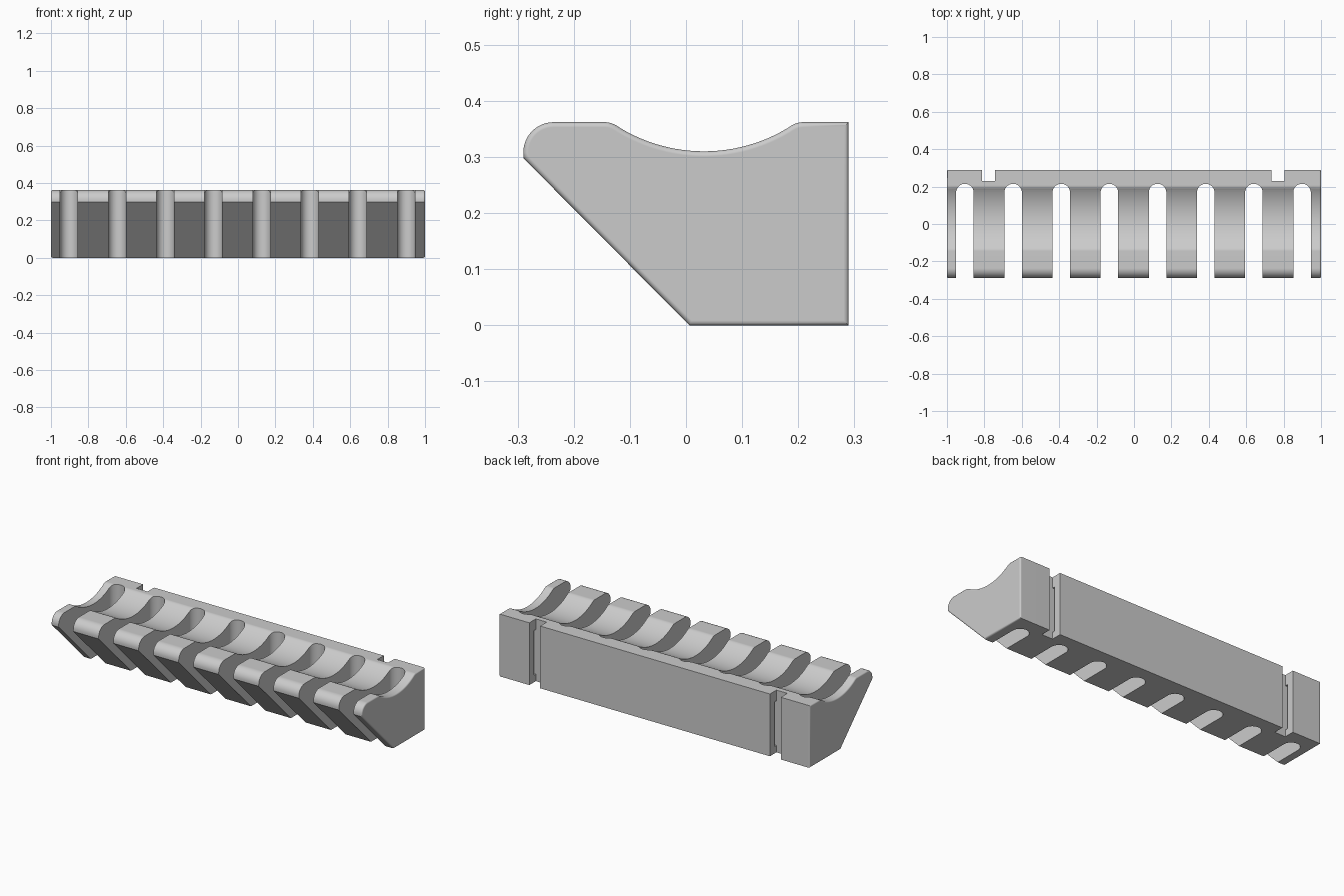
import bpy, bmesh, math
from mathutils import Vector

if "Cube" in bpy.data.objects:
    bpy.data.objects.remove(bpy.data.objects["Cube"])

grey = bpy.data.materials.new("plain grey")
grey.diffuse_color = (0.6, 0.6, 0.6, 1)
grey.use_nodes = True
grey.node_tree.nodes["Principled BSDF"].inputs["Base Color"].default_value = grey.diffuse_color


def make_object(name, bm):
    bmesh.ops.recalc_face_normals(bm, faces=bm.faces)
    mesh = bpy.data.meshes.new(name)
    bm.to_mesh(mesh)
    bm.free()
    ob = bpy.data.objects.new(name, mesh)
    bpy.context.collection.objects.link(ob)
    mesh.materials.append(grey)
    return ob


def prism(bm, base, offset):
    """Closed prism: base polygon swept along an offset."""
    face = bm.faces.new([bm.verts.new(p) for p in base])
    res = bmesh.ops.extrude_face_region(bm, geom=[face], use_keep_orig=True)
    verts = [g for g in res["geom"] if isinstance(g, bmesh.types.BMVert)]
    bmesh.ops.translate(bm, verts=verts, vec=offset)


def box(bm, x0, x1, y0, y1, z0, z1):
    prism(bm, [(x0, y0, z0), (x1, y0, z0), (x1, y1, z0), (x0, y1, z0)], Vector((0, 0, z1 - z0)))


def ease(a, b, c, n=5):
    """Quadratic curve from a to c, pulled toward b."""
    a, b, c = Vector(a), Vector(b), Vector(c)
    return [tuple(a * (1 - t) ** 2 + b * 2 * t * (1 - t) + c * t * t)
            for t in [i / n for i in range(n + 1)]]


# Side profile (y, z): wedge with rounded nose and a scooped top
TOP, R, CY, LOW = 0.362, 0.289, 0.032, 0.31
scoop = []
for i in range(25):
    a = math.radians(-31 + 62 * i / 24)
    scoop.append((CY + R * math.sin(a), LOW + R * (1 - math.cos(a))))
profile = [(0.006, 0), (0.29, 0), (0.29, TOP)]
profile += ease((0.208, TOP), (0.195, TOP), scoop[-1])
profile += scoop[::-1][1:-1]
profile += ease(scoop[0], (-0.131, TOP), (-0.144, TOP))
for i in range(13):
    a = math.pi / 2 * (1 + i / 12)
    profile.append((-0.236 + 0.054 * math.cos(a), 0.308 + 0.054 * math.sin(a)))
profile.append((-0.29, 0.298))

# Rack body with softened end faces
bm = bmesh.new()
prism(bm, [(-1, y, z) for y, z in profile], Vector((2, 0, 0)))
bmesh.ops.recalc_face_normals(bm, faces=bm.faces)
rim = [e for e in bm.edges if abs(e.verts[0].co.x - e.verts[1].co.x) < 1e-6]
bmesh.ops.bevel(bm, geom=rim, offset=0.009, offset_type='OFFSET', segments=4,
                profile=0.5, affect='EDGES', clamp_overlap=False)
body = make_object("slotted_rack", bm)

# Eight vertical slots with round inner ends
bm = bmesh.new()
W, END = 0.047, 0.215
for i in range(8):
    cx = -0.904 + 0.2575 * i
    outline = [(cx - W, -0.5, -0.1), (cx + W, -0.5, -0.1)]
    for k in range(25):
        a = math.pi * k / 24
        outline.append((cx + W * math.cos(a), END - W + W * math.sin(a), -0.1))
    prism(bm, outline, Vector((0, 0, 0.6)))
slots = make_object("slot_cutter", bm)

# Two mounting grooves in the back, each with a hidden undercut
bm_groove, bm_under = bmesh.new(), bmesh.new()
for cx in (-0.778, 0.77):
    box(bm_groove, cx - 0.035, cx + 0.035, 0.23, 0.4, -0.1, 0.5)
    box(bm_under, cx - 0.05, cx + 0.05, 0.2301, 0.246, 0.04, 0.3)
grooves = make_object("groove_cutter", bm_groove)
undercuts = make_object("undercut_cutter", bm_under)

# Cut, then bake the result and drop the cutters
cutters = [slots, grooves, undercuts]
for c in cutters:
    c.hide_render = True
    mod = body.modifiers.new("cut", 'BOOLEAN')
    mod.operation, mod.solver, mod.object = 'DIFFERENCE', 'EXACT', c
bpy.context.view_layer.update()
baked = bpy.data.meshes.new_from_object(body.evaluated_get(bpy.context.evaluated_depsgraph_get()))
body.modifiers.clear()
body.data = baked
baked.materials.clear()
baked.materials.append(grey)
for c in cutters:
    bpy.data.objects.remove(c)

# Smooth curves, crisp edges
bpy.ops.object.select_all(action='DESELECT')
body.select_set(True)
bpy.context.view_layer.objects.active = body
bpy.ops.object.shade_smooth_by_angle(angle=math.radians(28))
normals = body.modifiers.new("even shading", 'WEIGHTED_NORMAL')
normals.keep_sharp = True
